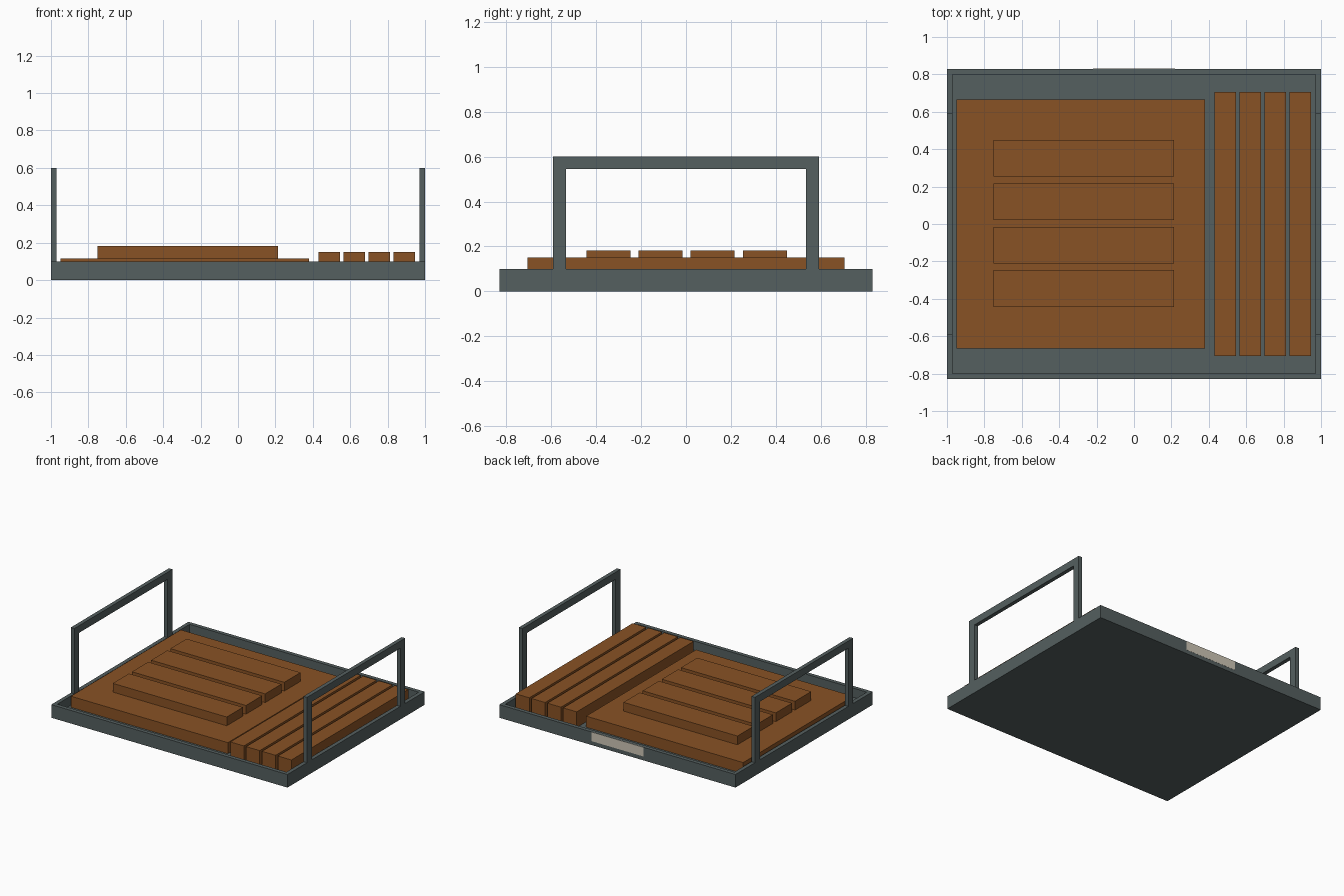
import bpy

cube = bpy.data.objects.get("Cube")
if cube:
    bpy.data.objects.remove(cube, do_unlink=True)


def material(name, rgb):
    mat = bpy.data.materials.new(name)
    mat.use_nodes = True
    mat.diffuse_color = (*rgb, 1)
    mat.node_tree.nodes["Principled BSDF"].inputs["Base Color"].default_value = (*rgb, 1)
    return mat


slate = material("slate grey", (0.09, 0.115, 0.115))
wood = material("brown wood", (0.25, 0.085, 0.018))
cream = material("cream", (0.62, 0.57, 0.47))


def box(name, x, y, z, mat):
    """Box spanning the given (low, high) ranges."""
    bpy.ops.mesh.primitive_cube_add(size=1, location=[sum(r) / 2 for r in (x, y, z)])
    obj = bpy.context.object
    obj.name = name
    obj.scale = [r[1] - r[0] for r in (x, y, z)]
    bpy.ops.object.transform_apply(location=False, rotation=False, scale=True)
    obj.data.materials.append(mat)
    return obj


def span(side, inner, outer):
    """Range between two distances on one side of the centre."""
    return tuple(sorted((side * inner, side * outer)))


W, D = 1.0, 0.83            # half width and half depth
FLOOR, RIM, WALL = 0.03, 0.10, 0.03

# Tray
box("tray_floor", (-W, W), (-D, D), (0, FLOOR), slate)
for side, x_name, y_name in ((-1, "right", "front"), (1, "left", "back")):
    edge = span(side, W - WALL, W)
    box(f"{x_name}_rim", edge, (-D, D), (FLOOR, RIM), slate)
    box(f"{y_name}_rim", (-W + WALL, W - WALL), span(side, D - WALL, D), (FLOOR, RIM), slate)

    # Handle: two posts and a grip
    for end, end_name in ((-1, "front"), (1, "back")):
        box(f"{x_name}_handle_{end_name}_post", edge, span(end, 0.535, 0.593), (RIM, 0.545), slate)
    box(f"{x_name}_handle_grip", edge, (-0.593, 0.593), (0.545, 0.6), slate)

# Large board with its raised slats
box("board", (-0.95, 0.38), (-0.665, 0.665), (FLOOR, 0.115), wood)
for i in range(4):
    y = -0.345 + i * 0.232
    box(f"board_slat_{i + 1}", (-0.75, 0.215), (y - 0.098, y + 0.098), (0.115, 0.182), wood)

# Row of long bars beside the board
for i in range(4):
    x = 0.43 + i * 0.134
    box(f"long_bar_{i + 1}", (x, x + 0.115), (-0.707, 0.707), (FLOOR, 0.15), wood)

# Plain plate on the back rim
box("back_plate", (-0.22, 0.22), (D - 0.002, D + 0.001), (FLOOR, RIM), cream)
